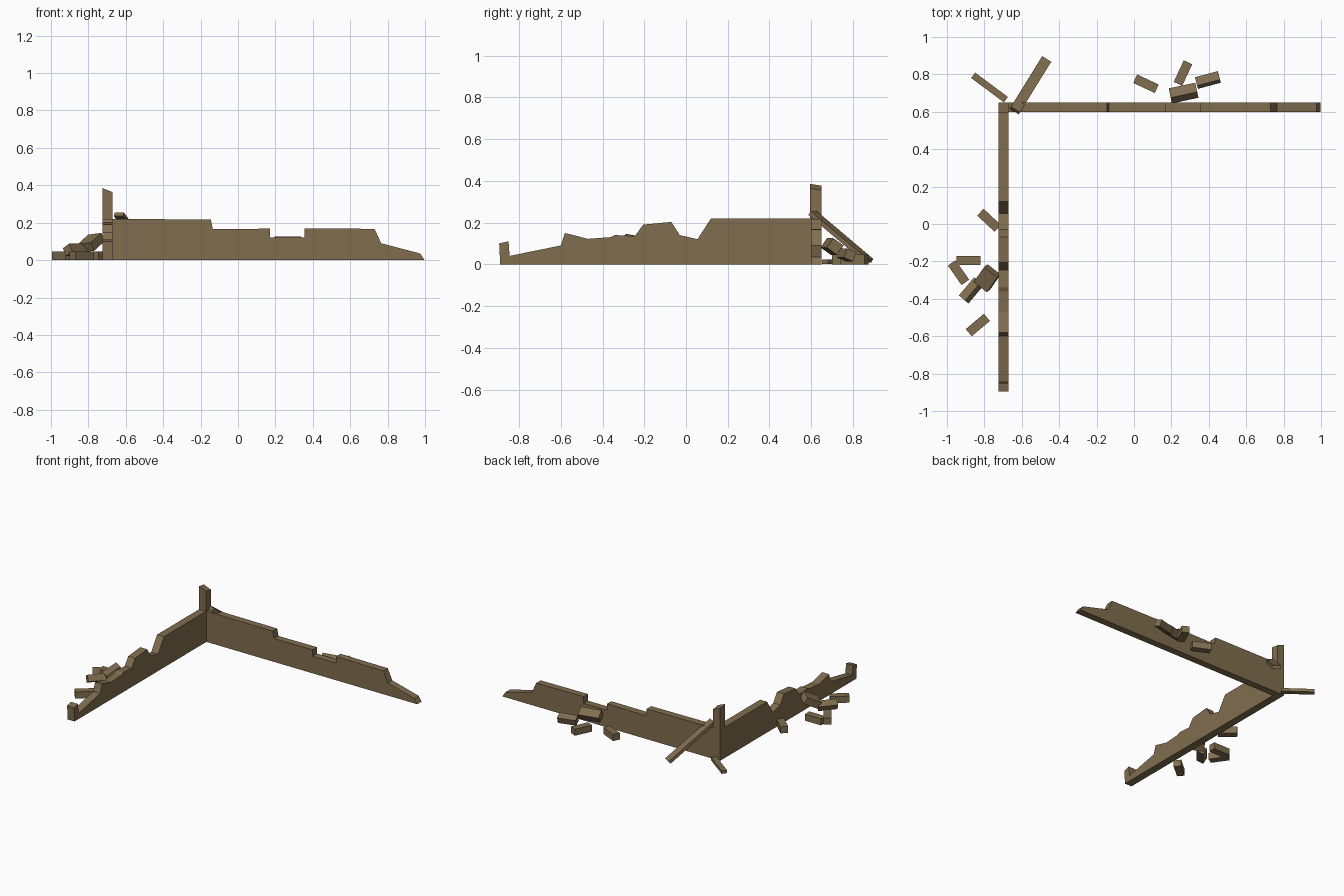
import bpy, bmesh, math
from mathutils import Matrix, Vector, Euler

if "Cube" in bpy.data.objects:
    bpy.data.objects.remove(bpy.data.objects["Cube"])

mat = bpy.data.materials.new("weathered brown")
mat.diffuse_color = (0.22, 0.155, 0.08, 1)
mat.use_nodes = True
mat.node_tree.nodes["Principled BSDF"].inputs["Base Color"].default_value = mat.diffuse_color


def finish(name, bm):
    bmesh.ops.recalc_face_normals(bm, faces=bm.faces)
    me = bpy.data.meshes.new(name)
    bm.to_mesh(me)
    bm.free()
    me.materials.append(mat)
    ob = bpy.data.objects.new(name, me)
    bpy.context.collection.objects.link(ob)
    return ob


def wall(name, profile, axis, lo, hi):
    """Extrude a side profile (u, z) between lo and hi along the other axis."""
    bm = bmesh.new()
    pt = (lambda u, z: (u, lo, z)) if axis == 'x' else (lambda u, z: (lo, u, z))
    face = bm.faces.new([bm.verts.new(pt(u, z)) for u, z in profile])
    geo = bmesh.ops.extrude_face_region(bm, geom=[face])['geom']
    d = hi - lo
    bmesh.ops.translate(bm, vec=(0, d, 0) if axis == 'x' else (d, 0, 0),
                        verts=[v for v in geo if isinstance(v, bmesh.types.BMVert)])
    finish(name, bm)


def block(name, loc, size, yaw, roll=0, pitch=0):
    bm = bmesh.new()
    rot = Euler([math.radians(a) for a in (roll, pitch, yaw)]).to_matrix().to_4x4()
    m = Matrix.Translation(loc) @ rot @ Matrix.Diagonal((*size, 1))
    bmesh.ops.create_cube(bm, size=1, matrix=m)
    finish(name, bm)


def plank(name, a, b, width, thick):
    a, b = Vector(a), Vector(b)
    d = b - a
    yaw = math.degrees(math.atan2(d.y, d.x))
    pitch = -math.degrees(math.atan2(d.z, d.xy.length))
    block(name, (a + b) / 2, (d.length, width, thick), yaw, 0, pitch)


# broken walls
wall("back_wall", [(-.67, 0), (-.67, .22), (-.145, .217), (-.135, .166), (.17, .168),
                   (.17, .122), (.355, .122), (.355, .17), (.73, .167), (.765, .09),
                   (.975, .035), (.997, 0)], 'x', .60, .65)
wall("left_wall", [(-.89, 0), (-.895, .10), (-.85, .11), (-.845, .04), (-.60, .09),
                   (-.58, .15), (-.47, .122), (-.36, .13), (-.34, .14), (-.245, .135),
                   (-.205, .19), (-.07, .203), (-.03, .14), (.055, .12), (.12, .22),
                   (.60, .22), (.60, 0)], 'y', -.725, -.67)

# corner post with a slanted broken top
bm = bmesh.new()
bmesh.ops.create_cube(bm, size=1, matrix=Matrix.Translation((-.6975, .6225, .1875))
                      @ Matrix.Diagonal((.055, .055, .375, 1)))
for v in bm.verts:
    if v.co.z > .2:
        v.co.z = .385 - .4 * (v.co.x + .725) - .15 * (v.co.y - .595)
finish("corner_post", bm)

# leaning beam and fallen beam at the corner
plank("leaning_beam", (-.637, .607, .245), (-.47, .877, .017), .057, .022)
plank("fallen_beam", (-.685, .665, .012), (-.86, .795, .012), .036, .022)

# loose bricks: location, yaw, roll
brick = (.127, .05, .047)
flat = [(.064, .75, -25), (.262, .807, 65), (-.775, .02, -43),
        (-.885, -.195, 0), (-.938, -.26, -55), (-.835, -.54, 40)]
for i, (x, y, yaw) in enumerate(flat):
    block(f"loose_brick_{i + 1}", (x, y, .0235), brick, yaw)
block("leaning_brick_back", (.265, .70, .085), (.145, .062, .055), 12, -35)
block("tilted_brick_back", (.395, .77, .045), brick, 15, -22)
block("tilted_brick_left", (-.87, -.355, .055), brick, 50, -30)
block("leaning_brick_left", (-.785, -.29, .093), (.09, .11, .05), -38, 28, -6)
